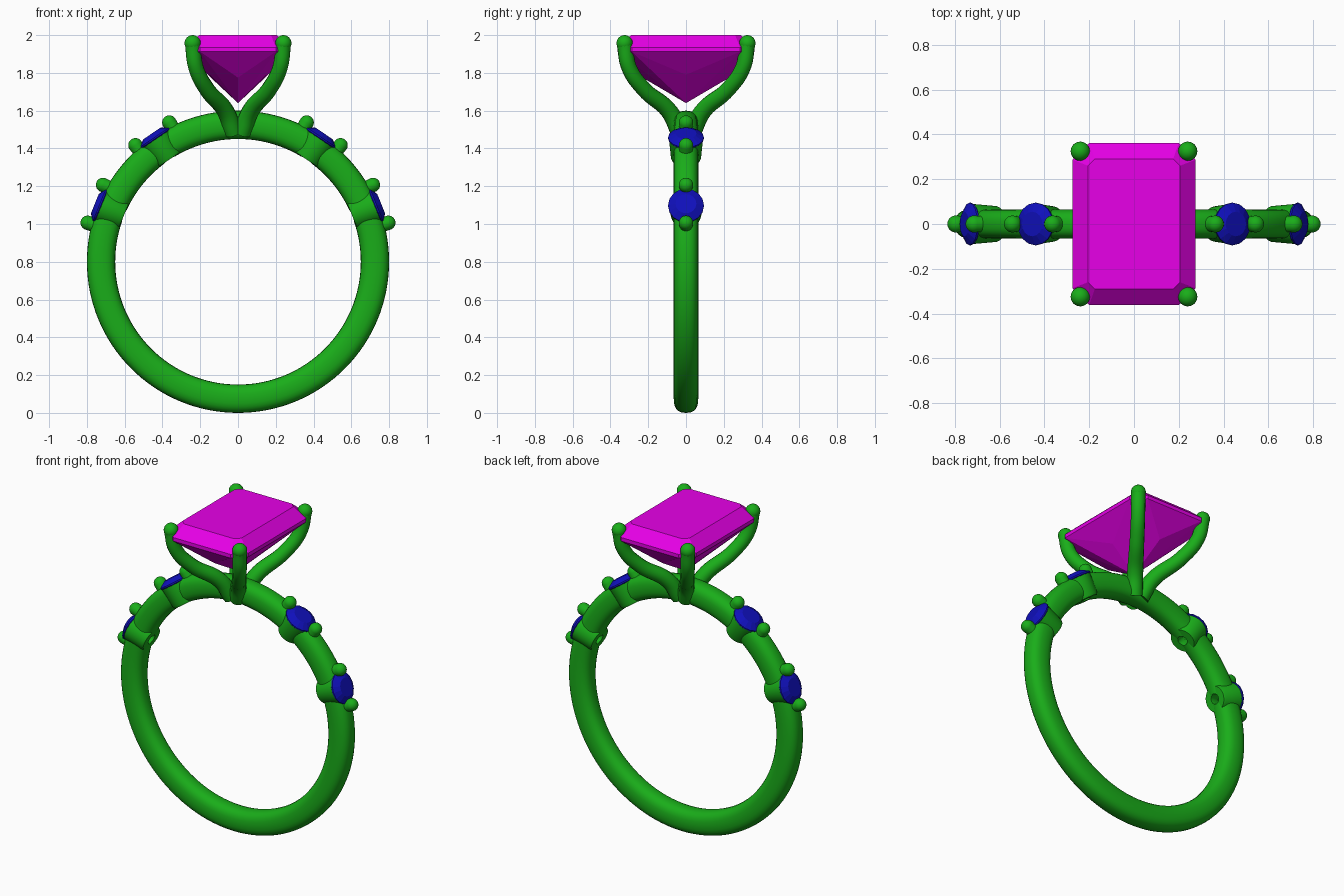
import bpy, bmesh, math
from mathutils import Matrix, Vector

if "Cube" in bpy.data.objects:
    bpy.data.objects.remove(bpy.data.objects["Cube"])

CZ = 0.8  # centre height of the band


def material(name, rgb):
    m = bpy.data.materials.new(name)
    m.diffuse_color = (*rgb, 1)
    m.use_nodes = True
    m.node_tree.nodes["Principled BSDF"].inputs["Base Color"].default_value = m.diffuse_color
    return m


GREEN = material("metal", (0.01, 0.42, 0.01))
BLUE = material("small_stones", (0.005, 0.005, 0.5))
PINK = material("main_stone", (0.8, 0.0, 0.8))


def add(name, bm, mat, smooth=None, matrix=Matrix()):
    bmesh.ops.recalc_face_normals(bm, faces=bm.faces)
    me = bpy.data.meshes.new(name)
    bm.to_mesh(me)
    bm.free()
    return add_mesh(name, me, mat, smooth, matrix)


def add_mesh(name, me, mat, smooth=None, matrix=Matrix()):
    ob = bpy.data.objects.new(name, me)
    bpy.context.collection.objects.link(ob)
    me.materials.clear()
    me.materials.append(mat)
    ob.matrix_world = matrix
    if smooth:
        bpy.ops.object.select_all(action='DESELECT')
        bpy.context.view_layer.objects.active = ob
        ob.select_set(True)
        bpy.ops.object.shade_smooth_by_angle(angle=math.radians(smooth))
    return ob


def lathe(profile, n, closed=False):
    """Revolve (radius, height) points round z."""
    bm = bmesh.new()
    vs = [bm.verts.new((r, 0, z)) for r, z in profile]
    pairs = list(zip(vs, vs[1:])) + ([(vs[-1], vs[0])] if closed else [])
    es = [bm.edges.new(p) for p in pairs]
    bmesh.ops.spin(bm, geom=vs + es, cent=(0, 0, 0), axis=(0, 0, 1),
                   angle=2 * math.pi, steps=n, use_duplicate=False)
    bmesh.ops.remove_doubles(bm, verts=bm.verts, dist=1e-5)
    return bm


# Band: rounded oval section revolved round the y axis
def sgn_pow(v, p):
    return math.copysign(abs(v) ** p, v)


section = []
for i in range(24):
    a = 2 * math.pi * i / 24
    section.append((0.725 + 0.075 * sgn_pow(math.cos(a), 0.8),
                    0.065 * sgn_pow(math.sin(a), 0.8)))
band_bm = lathe(section, 128, closed=True)
band_bm.transform(Matrix.Translation((0, 0, CZ)) @ Matrix.Rotation(math.pi / 2, 4, 'X'))
band = add("band", band_bm, GREEN, 40)

# Side settings: cup seat, round stone and two bead prongs, four times
SEAT = [(0.03, 0.652), (0.074, 0.652), (0.08, 0.665), (0.09, 0.782),
        (0.086, 0.787), (0.03, 0.705)]
STONE = [(0, 0.818), (0.055, 0.818), (0.095, 0.793), (0.095, 0.785), (0, 0.70)]
HOLE = [(0, 0.60), (0.031, 0.60), (0.031, 0.705), (0.087, 0.788), (0.087, 0.85), (0, 0.85)]
for side, label in ((1, "right"), (-1, "left")):
    for deg, level in ((33.8, "upper"), (67.9, "lower")):
        tag = f"{label}_{level}"
        place = Matrix.Translation((0, 0, CZ)) @ Matrix.Rotation(side * math.radians(deg), 4, 'Y')
        add("seat_" + tag, lathe(SEAT, 40, closed=True), GREEN, 35, place)
        add("stone_" + tag, lathe(STONE, 16), BLUE, None, place)
        cutter = add("hole_cutter_" + tag, lathe(HOLE, 32), GREEN, None, place)
        cutter.hide_render = True
        cutter.hide_set(True)
        mod = band.modifiers.new("hole", 'BOOLEAN')
        mod.operation, mod.solver, mod.object = 'DIFFERENCE', 'EXACT', cutter
        for s in (-1, 1):
            # Rounded post: hemisphere on a short shaft
            r = 0.038
            prof = [(0, 0.72), (r * 0.8, 0.72), (r, 0.815)]
            prof += [(r * math.cos(t * math.pi / 12), 0.815 + r * math.sin(t * math.pi / 12))
                     for t in range(1, 6)] + [(0, 0.815 + r)]
            lean = Matrix.Translation((s * 0.108, 0, 0))
            add(f"bead_{tag}_{'a' if s < 0 else 'b'}", lathe(prof, 24), GREEN, 50, place @ lean)

# Main prongs: four curved claws with rounded tips
PATH = [(0.10, 1.485, 1.15), (0.27, 1.595, 1.1), (0.69, 1.715, 1.0),
        (0.93, 1.83, 0.97), (1.0, 1.957, 1.0)]
for sx in (-1, 1):
    for sy in (-1, 1):
        tag = f"{'front' if sy < 0 else 'back'}_{'left' if sx < 0 else 'right'}"
        cu = bpy.data.curves.new("claw_path", 'CURVE')
        cu.dimensions = '3D'
        cu.bevel_depth, cu.bevel_resolution, cu.resolution_u = 0.042, 5, 10
        cu.use_fill_caps = True
        sp = cu.splines.new('BEZIER')
        sp.bezier_points.add(len(PATH) - 1)
        for p, (t, z, rad) in zip(sp.bezier_points, PATH):
            p.co = (sx * 0.24 * t, sy * 0.325 * t, z)
            p.radius = rad
            p.handle_left_type = p.handle_right_type = 'AUTO'
        tmp = bpy.data.objects.new("claw_tmp", cu)
        bpy.context.collection.objects.link(tmp)
        bpy.context.view_layer.update()
        me = bpy.data.meshes.new_from_object(
            tmp.evaluated_get(bpy.context.evaluated_depsgraph_get()))
        bpy.data.objects.remove(tmp)
        add_mesh("claw_" + tag, me, GREEN, 50)
        tip = bmesh.new()
        bmesh.ops.create_uvsphere(tip, u_segments=24, v_segments=14, radius=0.043)
        add("claw_tip_" + tag, tip, GREEN, 60,
            Matrix.Translation((sx * 0.24, sy * 0.325, 1.957)))

# Main stone: cut-corner rectangle with table, girdle and pointed pavilion
bm = bmesh.new()


def outline(x, y, cut, z):
    pts = [(x, -y + cut), (x, y - cut), (x - cut, y), (-x + cut, y),
           (-x, y - cut), (-x, -y + cut), (-x + cut, -y), (x - cut, -y)]
    return [bm.verts.new((px, py, z)) for px, py in pts]


table = outline(0.205, 0.29, 0.03, 2.0)
crown = outline(0.275, 0.362, 0.075, 1.935)
girdle = outline(0.275, 0.362, 0.075, 1.912)
bm.faces.new(table)
for up, low in ((table, crown), (crown, girdle)):
    for i in range(8):
        j = (i + 1) % 8
        bm.faces.new((up[i], up[j], low[j], low[i]))
culet = bm.verts.new((0, 0, 1.64))
keel = [bm.verts.new(c) for c in ((0.16, 0, 1.79), (0, 0.23, 1.775),
                                  (-0.16, 0, 1.79), (0, -0.23, 1.775))]
for k in range(4):
    a, b, c = girdle[2 * k], girdle[2 * k + 1], girdle[(2 * k + 2) % 8]
    nxt = keel[(k + 1) % 4]
    bm.faces.new((a, b, keel[k]))
    bm.faces.new((b, culet, keel[k]))
    bm.faces.new((b, c, culet))
    bm.faces.new((c, nxt, culet))
add("main_stone", bm, PINK)
